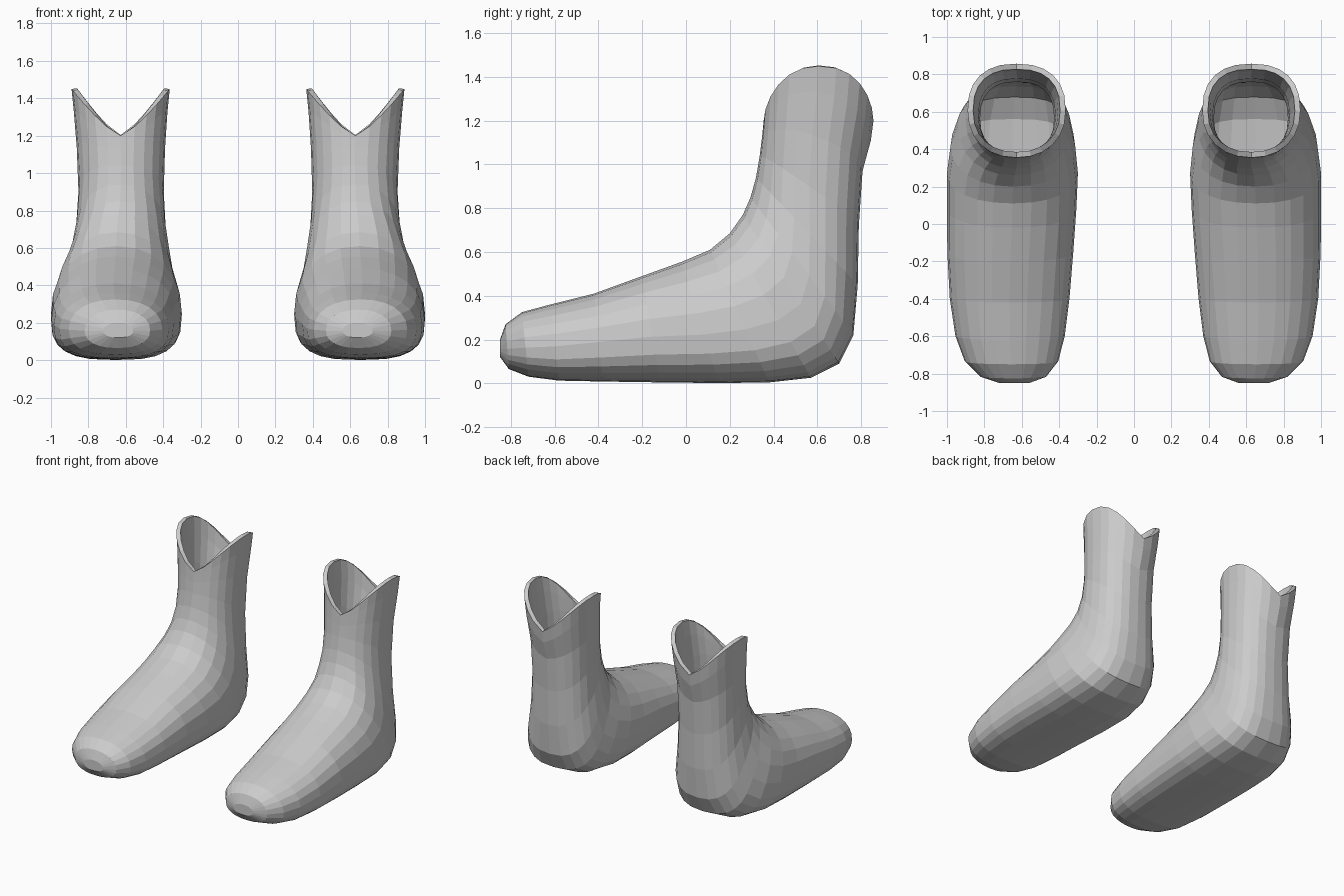
import bpy, bmesh
from math import sin, cos, tau, copysign

if "Cube" in bpy.data.objects:
    bpy.data.objects.remove(bpy.data.objects["Cube"])

SIDES = 24

# Sections from toe to rim: instep point (y, z), sole/heel point (y, z),
# x range, lower-half squareness, position of widest line, side lift
sections = [
    (-.85, .20, -.85, .12, .56, .72, 2.2, .45, 0),
    (-.825, .27, -.81, .065, .47, .82, 2.3, .45, 0),
    (-.75, .325, -.72, .03, .405, .905, 2.5, .45, 0),
    (-.62, .36, -.58, .012, .37, .955, 2.8, .45, 0),
    (-.42, .41, -.38, .008, .345, .985, 2.9, .45, 0),
    (-.20, .49, -.12, .004, .325, .998, 2.9, .43, 0),
    (-.02, .555, .15, .001, .308, 1.0, 2.9, .40, 0),
    (.11, .61, .38, .004, .30, 1.0, 2.9, .40, 0),
    (.20, .685, .57, .025, .315, .98, 2.8, .40, 0),
    (.26, .77, .70, .09, .34, .94, 2.7, .40, 0),
    (.295, .85, .765, .22, .36, .90, 2.6, .43, 0),
    (.32, .94, .785, .45, .385, .868, 2.4, .47, 0),
    (.337, 1.04, .79, .72, .397, .853, 2.4, .5, .02),
    (.347, 1.12, .807, .97, .39, .862, 2.4, .5, .09),
    (.352, 1.17, .845, 1.11, .377, .878, 2.4, .5, .19),
    (.355, 1.20, .857, 1.20, .365, .89, 2.4, .5, .25),
]


def power(v, n):
    return copysign(abs(v) ** (2 / n), v)


def ring(bm, py, pz, qy, qz, x0, x1, n, m, lift):
    my, mz = qy + (py - qy) * m, qz + (pz - qz) * m
    verts = []
    for i in range(SIDES):
        c, s = cos(tau * i / SIDES), sin(tau * i / SIDES)
        k = 2.2 if c > 0 else n
        c, s = power(c, k), power(s, k)
        ey, ez = (py, pz) if c > 0 else (qy, qz)
        verts.append(bm.verts.new((
            (x0 + x1) / 2 + s * (x1 - x0) / 2,
            my + (ey - my) * abs(c),
            mz + (ez - mz) * abs(c) + lift * abs(s) ** 1.3)))
    return verts


# Boot shell lofted through the sections, open at the rim
bm = bmesh.new()
rings = [ring(bm, *s) for s in sections]
bm.faces.new(rings[0])
for a, b in zip(rings, rings[1:]):
    for i in range(SIDES):
        j = (i + 1) % SIDES
        bm.faces.new((a[i], a[j], b[j], b[i]))
bmesh.ops.recalc_face_normals(bm, faces=bm.faces)
mesh = bpy.data.meshes.new("boots")
bm.to_mesh(mesh)
bm.free()
boots = bpy.data.objects.new("boots", mesh)
bpy.context.collection.objects.link(boots)

# Wall thickness, then the opposite boot
wall = boots.modifiers.new("wall", 'SOLIDIFY')
wall.thickness = .03
wall.offset = -1
pair = boots.modifiers.new("pair", 'MIRROR')
pair.use_mirror_merge = False
